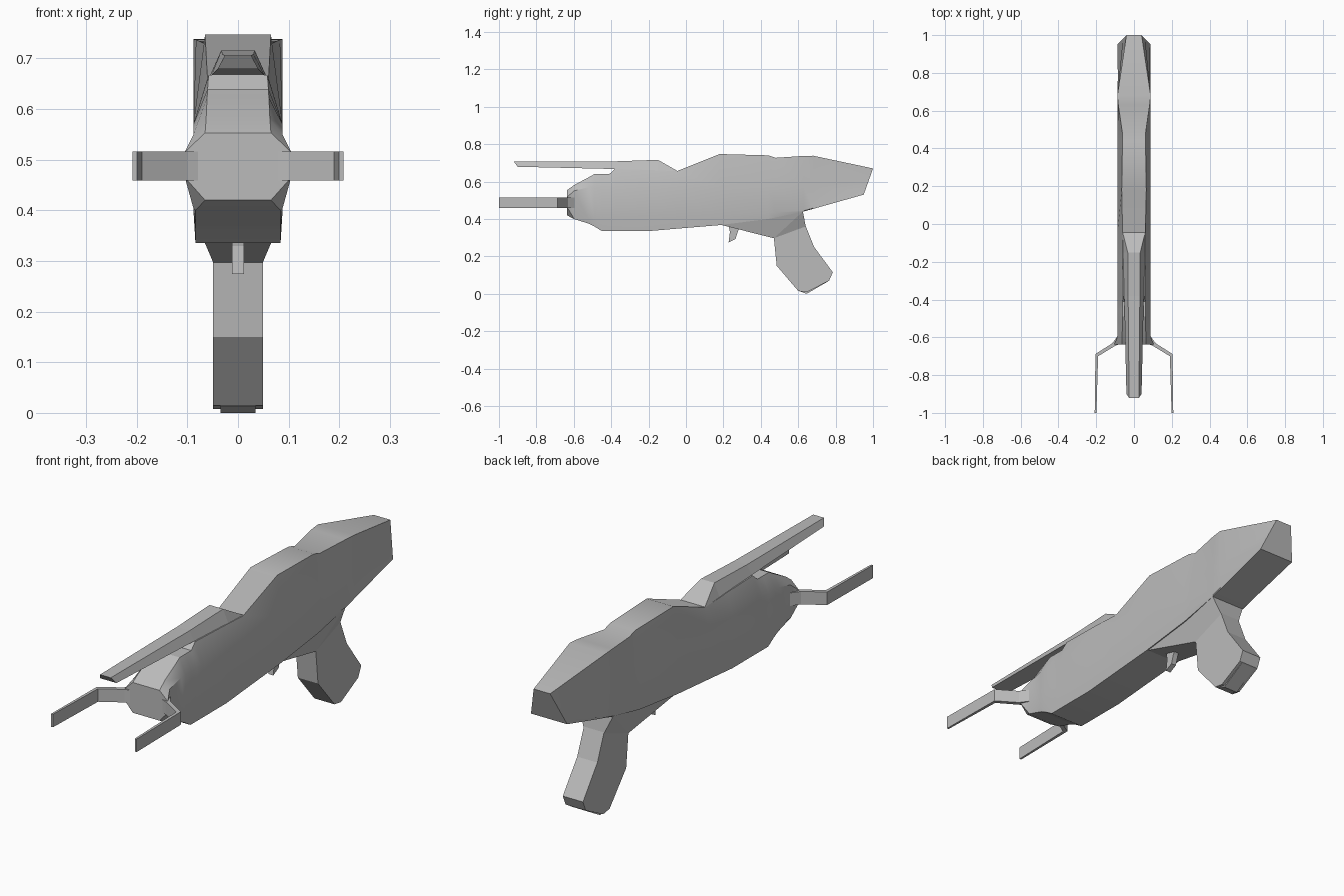
import bpy, bmesh

cube = bpy.data.objects.get("Cube")
if cube:
    bpy.data.objects.remove(cube, do_unlink=True)

GREY = (0.5, 0.5, 0.5, 1.0)
grey = bpy.data.materials.new("plain grey")
grey.use_nodes = True
grey.diffuse_color = GREY
grey.node_tree.nodes["Principled BSDF"].inputs["Base Color"].default_value = GREY


def finish(name, bm, smooth=False):
    """Turn a bmesh into a named object with the grey material."""
    bmesh.ops.recalc_face_normals(bm, faces=bm.faces)
    mesh = bpy.data.meshes.new(name)
    bm.to_mesh(mesh)
    bm.free()
    mesh.materials.append(grey)
    obj = bpy.data.objects.new(name, mesh)
    bpy.context.collection.objects.link(obj)
    if smooth:
        bpy.ops.object.select_all(action="DESELECT")
        obj.select_set(True)
        bpy.context.view_layer.objects.active = obj
        bpy.ops.object.shade_smooth_by_angle(angle=0.5)
    return obj


def loft(name, rings, smooth=False):
    """Skin closed rings of equal length and cap both ends."""
    bm = bmesh.new()
    loops = [[bm.verts.new(p) for p in ring] for ring in rings]
    for a, b in zip(loops, loops[1:]):
        for i in range(len(a)):
            j = (i + 1) % len(a)
            bm.faces.new((a[i], a[j], b[j], b[i]))
    bm.faces.new(loops[0])
    bm.faces.new(loops[-1])
    return finish(name, bm, smooth)


def mirrored(half):
    """Complete a ring from its +x half, listed top to bottom."""
    return half + [(-x, y, z) for x, y, z in reversed(half)]


def slab(name, outline, width, edge=None):
    """Side outline (y, z) given thickness across x."""
    return loft(name, [[(x, y, z) for y, z in outline] for x in (-width, width)])


# Main body: y, top height, top half width, bottom height
SIDE = 0.088
stations = [
    (-0.6, 0.58, 0.063, 0.4), (-0.52, 0.623, 0.061, 0.375),
    (-0.49, 0.64, 0.06, 0.36), (-0.45, 0.64, 0.06, 0.335),
    (-0.41, 0.64, 0.06, 0.335), (-0.38, 0.667, 0.058, 0.335),
    (-0.2, 0.662, 0.06, 0.335), (-0.05, 0.655, 0.06, 0.348),
    (0.18, 0.747, 0.065, 0.367), (0.44, 0.74, 0.061, 0.4),
    (0.48, 0.727, 0.061, 0.408), (0.63, 0.737, 0.083, 0.44),
    (0.68, 0.738, SIDE, 0.454),
]
# Flared nose plate
rings = [mirrored([(x, -0.637, z) for x, z in
                   ((0.065, 0.553), (0.105, 0.515), (0.105, 0.465), (0.065, 0.42))])]
for y, top, width, low in stations:
    line = max(low + 0.004, 0.417 + 0.037 * y)
    rings.append(mirrored([(width, y, top), (SIDE, y, min(0.57, top - 0.03)),
                           (SIDE, y, line), (0.084, y, low)]))
# Slanted tail plate, narrow at the top
tail = []
for t in (0, 0.4, 0.85, 1):
    tail.append((0.04 + 0.048 * t, 1 - 0.05 * t, 0.67 - 0.14 * t))
rings.append(mirrored(tail))
loft("body", rings, True)

# Top rail: top (y, z, half width) and bottom of each section
rail = [((-0.92, 0.706, 0.026), (-0.9, 0.679, 0.04)),
        ((-0.38, 0.708, 0.031), (-0.38, 0.667, 0.052)),
        ((-0.15, 0.716, 0.033), (-0.15, 0.655, 0.06)),
        ((-0.045, 0.656, 0.06), (-0.045, 0.64, 0.062))]
loft("top_rail", [mirrored([(w, y, z) for y, z, w in pair]) for pair in rail])

# Grip with a chamfered foot
slab("grip", [(0.36, 0.38), (0.36, 0.337), (0.47, 0.297), (0.485, 0.15),
              (0.6, 0.015), (0.645, 0.008), (0.765, 0.07), (0.785, 0.115),
              (0.685, 0.25), (0.625, 0.4), (0.6, 0.43)], 0.049)
slab("grip_foot", [(0.605, 0.014), (0.645, 0), (0.76, 0.066), (0.7, 0.08)], 0.035)

# Neck that narrows from the body to the grip
bm = bmesh.new()
for x, y, z in ((0.08, 0.18, 0.37), (0.084, 0.625, 0.44), (0.06, 0.36, 0.336),
                (0.049, 0.47, 0.297), (0.049, 0.64, 0.36)):
    for side in (-1, 1):
        bm.verts.new((side * x, y, z))
bmesh.ops.convex_hull(bm, input=bm.verts)
finish("grip_neck", bm)

# Trigger
slab("trigger", [(0.225, 0.38), (0.235, 0.33), (0.228, 0.274), (0.265, 0.293),
                 (0.278, 0.335), (0.3, 0.37)], 0.012)

# Front prongs: outer and inner plan points along the path
path = [((0.088, -0.595), (0.06, -0.63)), ((0.115, -0.632), (0.1, -0.645)),
        ((0.204, -0.688), (0.19, -0.7)), ((0.208, -1), (0.199, -1))]
for side, name in ((1, "left_prong"), (-1, "right_prong")):
    sections = []
    for outer, inner in path:
        sections.append([(side * x, y, z) for (x, y), z in
                         ((outer, 0.516), (inner, 0.516), (inner, 0.459), (outer, 0.459))])
    loft(name, sections)
